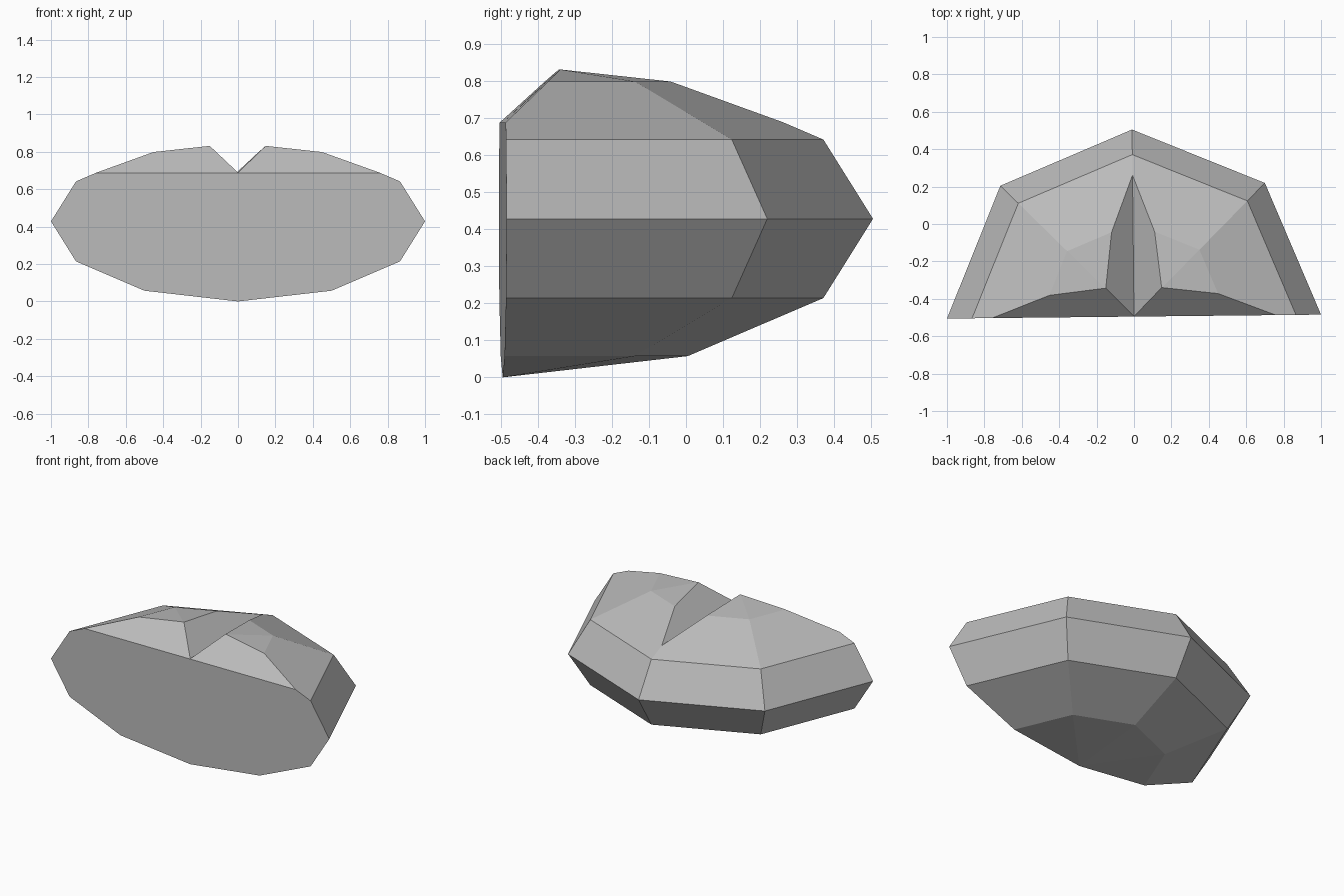
import bpy
import bmesh
import math
from mathutils import Matrix, Vector

cube = bpy.data.objects.get("Cube")
if cube:
    bpy.data.objects.remove(cube, do_unlink=True)

HALF_HEIGHT = 0.428
NOTCH_Z = 0.688
NOTCH_SLOPE = 0.955


def add_object(name, bm):
    bmesh.ops.recalc_face_normals(bm, faces=bm.faces)
    mesh = bpy.data.meshes.new(name)
    bm.to_mesh(mesh)
    bm.free()
    obj = bpy.data.objects.new(name, mesh)
    bpy.context.scene.collection.objects.link(obj)
    return obj


def slice_off(bm, point, normal):
    """Remove everything on the normal's side of a plane and cap the hole."""
    geom = bm.verts[:] + bm.edges[:] + bm.faces[:]
    cut = bmesh.ops.bisect_plane(bm, geom=geom, dist=1e-4, plane_co=point,
                                 plane_no=normal, clear_outer=True)
    rim = [e for e in cut["geom_cut"] if isinstance(e, bmesh.types.BMEdge)]
    bmesh.ops.contextual_create(bm, geom=rim)


stone = bpy.data.materials.new("stone grey")
stone.use_nodes = True
grey = (0.5, 0.5, 0.5, 1)
stone.diffuse_color = grey
stone.node_tree.nodes["Principled BSDF"].inputs["Base Color"].default_value = grey

# Flattened low-poly ball, cut flat at the front with a sloped upper edge
bm = bmesh.new()
bmesh.ops.create_uvsphere(bm, u_segments=8, v_segments=6, radius=1)
bmesh.ops.scale(bm, vec=(1, 1, HALF_HEIGHT), verts=bm.verts)
bmesh.ops.translate(bm, vec=(0, 0, HALF_HEIGHT), verts=bm.verts)
slice_off(bm, Vector((0, 0, HALF_HEIGHT)), Vector((0, -1, 0)))
slice_off(bm, Vector((0, 0, NOTCH_Z)), Vector((0, -0.142, 0.152)))
rock = add_object("rock", bm)
rock.data.materials.append(stone)

# Wedge that cuts the V-shaped groove along the top
bm = bmesh.new()
rise = 0.4
profile = [(0, NOTCH_Z + 0.001), (rise / NOTCH_SLOPE, NOTCH_Z + rise),
           (-rise / NOTCH_SLOPE, NOTCH_Z + rise)]
face = bm.faces.new([bm.verts.new((x, -0.5, z)) for x, z in profile])
ext = bmesh.ops.extrude_face_region(bm, geom=[face])
moved = [v for v in ext["geom"] if isinstance(v, bmesh.types.BMVert)]
bmesh.ops.translate(bm, vec=(0, 2, 0), verts=moved)
wedge = add_object("groove_cutter", bm)
wedge.hide_render = True

groove = rock.modifiers.new("groove", "BOOLEAN")
groove.operation = "DIFFERENCE"
groove.solver = "EXACT"
groove.object = wedge
bpy.context.view_layer.objects.active = rock
bpy.ops.object.modifier_apply(modifier=groove.name)
bpy.data.objects.remove(wedge, do_unlink=True)

# Centre the rock with its slight turn
rock.data.transform(Matrix.Translation((0, -0.495, 0)) @ Matrix.Rotation(math.radians(0.6), 4, "Z"))
for poly in rock.data.polygons:
    poly.use_smooth = False
